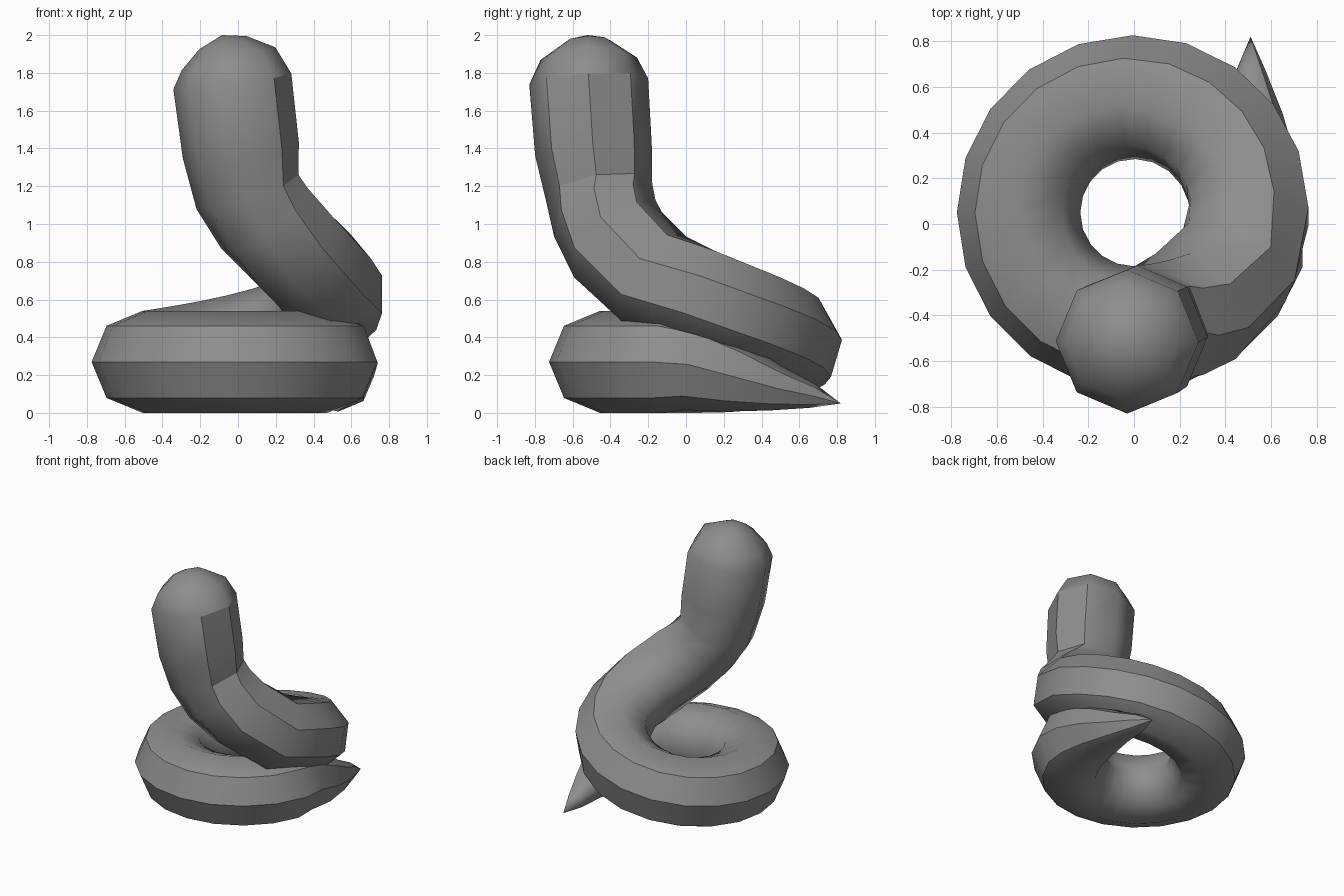
import bpy
import bmesh
import math
from mathutils import Vector

SIDES = 8

cube = bpy.data.objects.get("Cube")
if cube:
    bpy.data.objects.remove(cube, do_unlink=True)

grey = bpy.data.materials.new("plain grey")
grey.use_nodes = True
colour = (0.27, 0.27, 0.27, 1)
grey.diffuse_color = colour
grey.node_tree.nodes["Principled BSDF"].inputs["Base Color"].default_value = colour

# Every ring: centre, radius, direction of the outer ridge
rings = []


def ring(x, y, z, radius, outward=(1, 0, 0)):
    rings.append((Vector((x, y, z)), radius, Vector(outward)))


# Tapering tail
tail_tip = Vector((0.51, 0.82, 0.05))
ring(0.51, 0.67, 0.09, 0.065)
ring(0.53, 0.48, 0.13, 0.12)
ring(0.53, 0.26, 0.19, 0.19)
ring(0.5, 0.04, 0.25, 0.24)

# One full coil, rising and rolling over its second half
for step in range(1, 21):
    a = math.radians(18 * step)
    rise = max(0, (step - 10) / 10) ** 2
    out = Vector((math.cos(a), -math.sin(a), 0.45 * rise))
    ring(0.505 * out.x, 0.05 + 0.505 * out.y, 0.27 + 0.35 * rise,
         0.27 + 0.01 * rise, out)

# Rising neck and upright head
ring(0.45, -0.17, 0.71, 0.285, (1, -0.2, 0.35))
ring(0.27, -0.36, 0.89, 0.29, (1, 0, 0.1))
ring(0.14, -0.43, 1.03, 0.285)
neck_bend = len(rings)
ring(0.05, -0.46, 1.17, 0.285)
ring(0.015, -0.49, 1.39, 0.31)
head_top = len(rings)
ring(-0.03, -0.515, 1.755, 0.315)
ring(-0.05, -0.515, 1.875, 0.255)
ring(-0.08, -0.52, 1.96, 0.13)
crown = Vector((-0.085, -0.52, 2.0))

# Sweep the octagon along the rings
bm = bmesh.new()
centres = [tail_tip] + [r[0] for r in rings] + [crown]
loops = []
for i, (centre, radius, outward) in enumerate(rings):
    tangent = (centres[i + 2] - centres[i]).normalized()
    side = (outward - tangent * outward.dot(tangent)).normalized()
    up = tangent.cross(side)
    loop = []
    for k in range(SIDES):
        a = math.tau * k / SIDES
        loop.append(bm.verts.new(centre + radius * (side * math.cos(a) + up * math.sin(a))))
    loops.append(loop)

for lower, upper in zip(loops, loops[1:]):
    for k in range(SIDES):
        n = (k + 1) % SIDES
        bm.faces.new((lower[k], lower[n], upper[n], upper[k]))
start, end = bm.verts.new(tail_tip), bm.verts.new(crown)
for k in range(SIDES):
    n = (k + 1) % SIDES
    bm.faces.new((start, loops[0][n], loops[0][k]))
    bm.faces.new((end, loops[-1][k], loops[-1][n]))
bmesh.ops.recalc_face_normals(bm, faces=bm.faces)
for face in bm.faces:
    face.smooth = True

# Sharp ridges along the outer band, and across it at the neck and head
for k in (-1, 0, 1):
    line = [start] + [loop[k] for loop in loops[:head_top + 1]]
    for a, b in zip(line, line[1:]):
        bm.edges.get((a, b)).smooth = False
for i in (neck_bend, head_top):
    for k in (-1, 0):
        bm.edges.get((loops[i][k], loops[i][k + 1])).smooth = False

mesh = bpy.data.meshes.new("coiled_body")
bm.to_mesh(mesh)
bm.free()
mesh.materials.append(grey)
body = bpy.data.objects.new("coiled_body", mesh)
bpy.context.scene.collection.objects.link(body)
